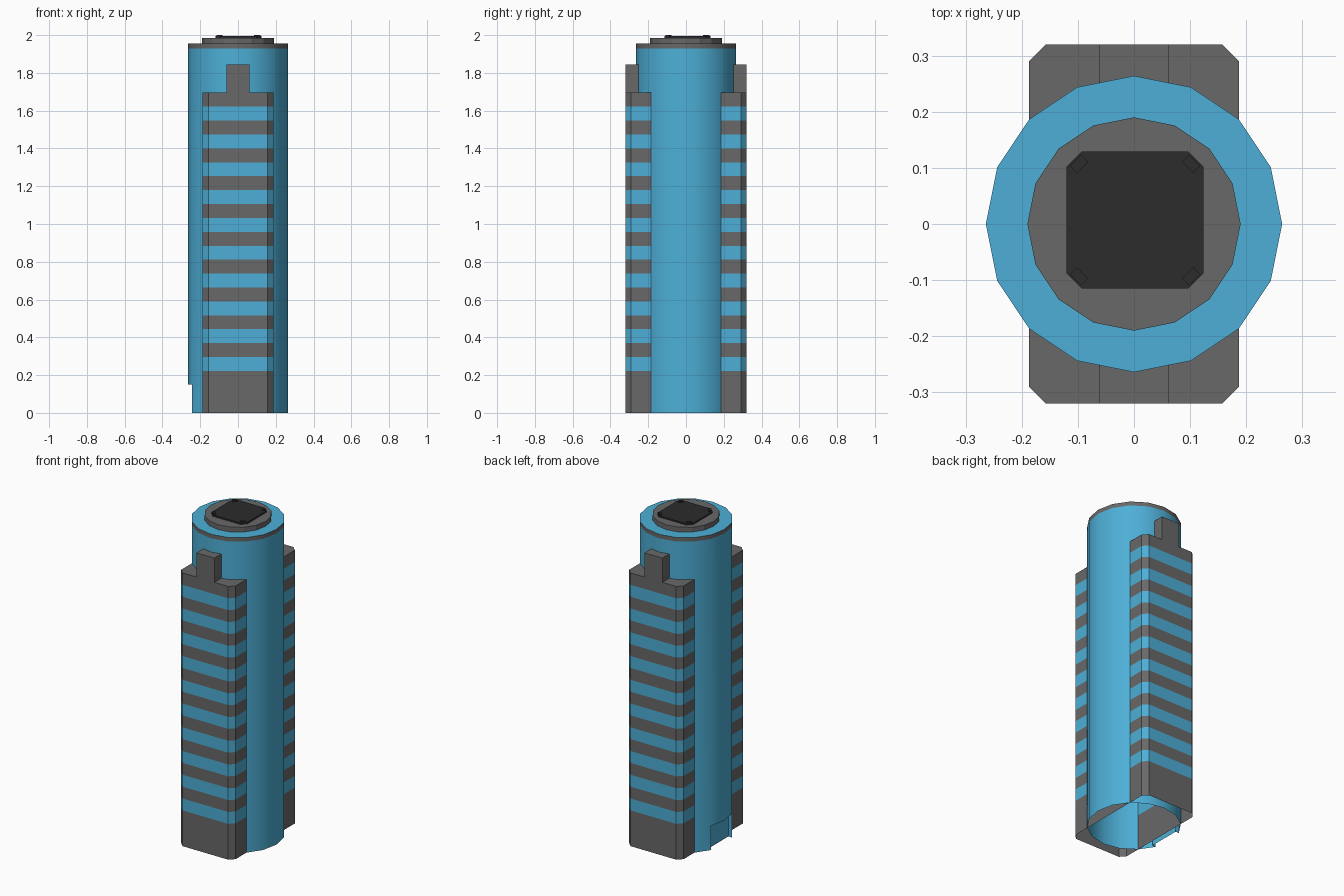
import bpy, bmesh, math

if "Cube" in bpy.data.objects:
    bpy.data.objects.remove(bpy.data.objects["Cube"])


def material(name, rgb):
    m = bpy.data.materials.new(name)
    m.diffuse_color = (*rgb, 1)
    m.use_nodes = True
    m.node_tree.nodes["Principled BSDF"].inputs["Base Color"].default_value = m.diffuse_color
    return m


BLUE = material("blue_glass", (0.075, 0.43, 0.68))
GREY = material("grey_concrete", (0.14, 0.14, 0.14))
BLACK = material("black_pad", (0.025, 0.025, 0.025))


def finish(name, bm, mats, smooth=False):
    bmesh.ops.recalc_face_normals(bm, faces=bm.faces[:])
    mesh = bpy.data.meshes.new(name)
    bm.to_mesh(mesh)
    bm.free()
    for m in mats:
        mesh.materials.append(m)
    ob = bpy.data.objects.new(name, mesh)
    bpy.context.collection.objects.link(ob)
    if smooth:
        bpy.context.view_layer.objects.active = ob
        ob.select_set(True)
        bpy.ops.object.shade_smooth_by_angle(angle=math.radians(30))
        ob.select_set(False)
    return ob


def stack(outline, heights, bands, cap):
    """Raise an outline through heights; bands gives each level's material slot."""
    bm = bmesh.new()
    rings = [[bm.verts.new((x, y, z)) for x, y in outline] for z in heights]
    n = len(outline)
    walls = []
    for lo, hi, slot in zip(rings, rings[1:], bands):
        row = []
        for i in range(n):
            j = (i + 1) % n
            f = bm.faces.new((lo[i], lo[j], hi[j], hi[i]))
            f.material_index = slot
            row.append(f)
        walls.append(row)
    bm.faces.new(rings[-1]).material_index = cap
    return bm, rings, walls


def circle(r, n=16):
    return [(r * math.cos(math.tau * i / n), r * math.sin(math.tau * i / n))
            for i in range(n)]


def chamfered(w, d, c, cx=0, cy=0):
    pts = [(w, -d + c), (w, d - c), (w - c, d), (-w + c, d),
           (-w, d - c), (-w, -d + c), (-w + c, -d), (w - c, -d)]
    return [(x + cx, y + cy) for x, y in pts]


# Round tower, open underneath, with a grey rim band
bm, rings, walls = stack(circle(0.264), [0, 0.15, 1.93, 1.955], [0, 0, 1], 0)
# Recessed doorway on the left side
a, b = rings[0][7], rings[0][9]
c, mid, d = rings[1][7], rings[1][8], rings[1][9]
bmesh.ops.delete(bm, geom=walls[0][7:9], context='FACES')
inner = [bm.verts.new((-0.22, v.co.y, v.co.z)) for v in (a, b, d, c)]
bm.faces.new(inner)
bm.faces.new((a, inner[0], inner[3], c))
bm.faces.new((b, d, inner[2], inner[1]))
bm.faces.new((c, inner[3], inner[2], d, mid))
loose = [v for v in bm.verts if not v.link_faces]
bmesh.ops.delete(bm, geom=loose, context='VERTS')
finish("round_tower", bm, [BLUE, GREY], True)

# Striped wings: one chamfered block passing through the tower, open underneath
levels = [0] + [0.222 + 0.07365 * k for k in range(21)]
bm, _, _ = stack(chamfered(0.187, 0.32, 0.03), levels,
                 [k % 2 for k in range(21)], 0)
finish("striped_wings", bm, [GREY, BLUE])

# Raised fins above the wings, front and back
for side, name in ((-1, "front_fin"), (1, "back_fin")):
    outline = [(-0.062, side * 0.24), (0.062, side * 0.24),
               (0.062, side * 0.32), (-0.062, side * 0.32)]
    bm, _, _ = stack(outline, [1.695, 1.845], [0], 0)
    finish(name, bm, [GREY])

# Roof disc
bm, _, _ = stack(circle(0.19), [1.955, 1.985], [0], 0)
finish("roof_disc", bm, [GREY])

# Landing pad with cut corners
bm, _, _ = stack(chamfered(0.122, 0.122, 0.027, 0.002, 0.007),
                 [1.985, 1.994], [0], 0)
finish("landing_pad", bm, [BLACK])

# Corner lamps, turned to face the pad corners
for sx in (-1, 1):
    for sy in (-1, 1):
        cx, cy = 0.002 + sx * 0.1, 0.007 + sy * 0.1
        pts = []
        for u, v in ((-0.009, -0.014), (0.009, -0.014), (0.009, 0.014), (-0.009, 0.014)):
            pts.append((cx + sx * (u + v) * 0.707, cy + sy * (u - v) * 0.707))
        bm, _, _ = stack(pts, [1.99, 2.0], [0], 0)
        finish("pad_lamp", bm, [BLACK])
